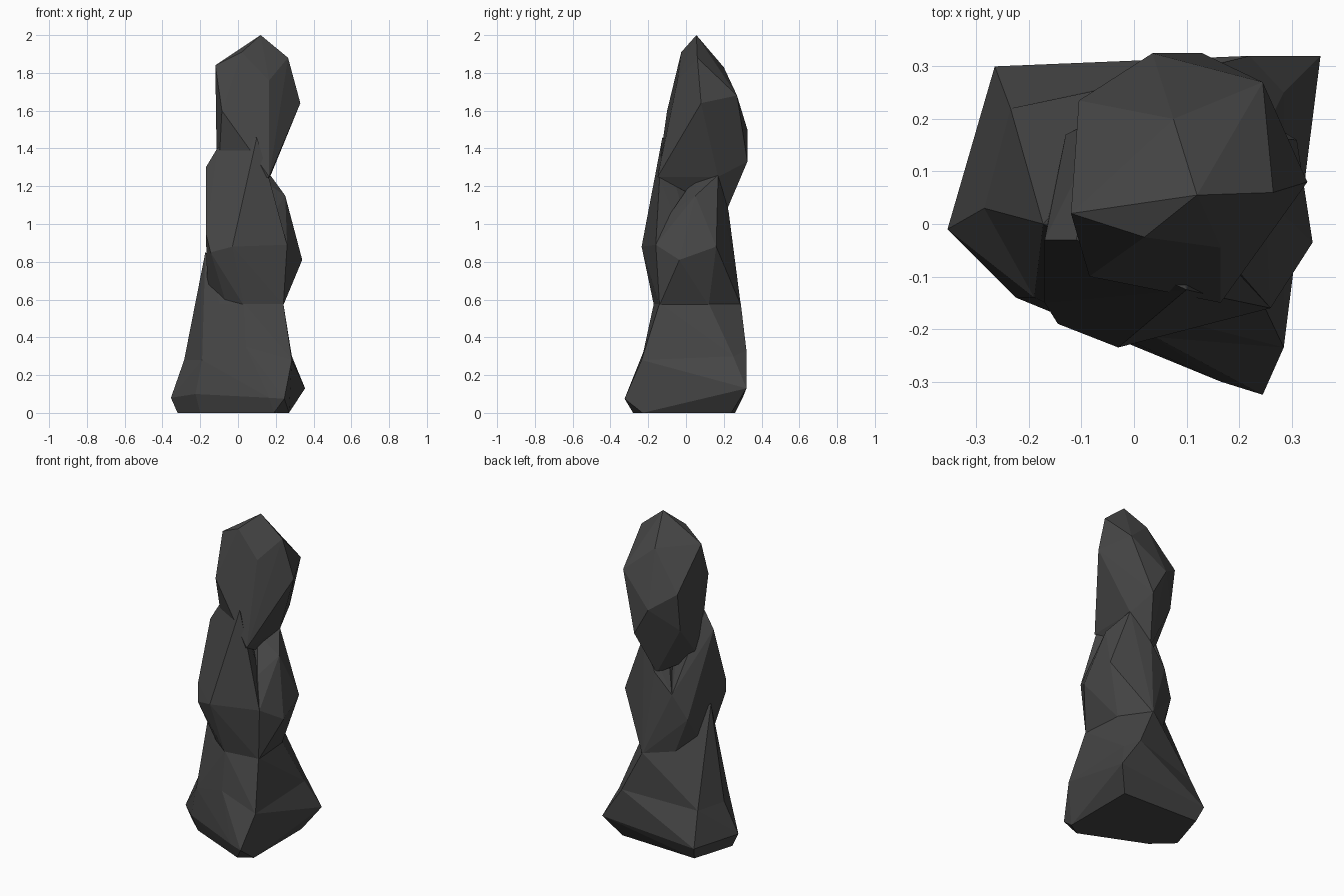
import bpy
import bmesh
from mathutils import Vector

# Remove the default cube only
default_cube = bpy.data.objects.get("Cube")
if default_cube:
    bpy.data.objects.remove(default_cube, do_unlink=True)


def make_material(name, colour):
    material = bpy.data.materials.new(name)
    material.use_nodes = True
    material.diffuse_color = colour
    shader = material.node_tree.nodes["Principled BSDF"]
    shader.inputs["Base Color"].default_value = colour
    shader.inputs["Roughness"].default_value = 1.0
    return material


def make_boulder(name, corners, material):
    """Wrap a set of corner points in a faceted, flat shaded boulder."""
    bm = bmesh.new()
    for corner in corners:
        bm.verts.new(Vector(corner))
    bmesh.ops.convex_hull(bm, input=bm.verts[:])
    # Discard corners which ended up inside the boulder
    loose = [v for v in bm.verts if not v.link_faces]
    bmesh.ops.delete(bm, geom=loose, context="VERTS")
    bmesh.ops.recalc_face_normals(bm, faces=bm.faces[:])
    for face in bm.faces:
        face.smooth = False
    mesh = bpy.data.meshes.new(name)
    bm.to_mesh(mesh)
    bm.free()
    mesh.materials.append(material)
    boulder = bpy.data.objects.new(name, mesh)
    bpy.context.scene.collection.objects.link(boulder)
    return boulder


def ring(height, outline):
    """Place a flat outline at one height."""
    return [(x, y, height) for x, y in outline]


stone = make_material("dark grey stone", (0.06, 0.06, 0.06, 1.0))

# Corners shared by neighbouring boulders
ankle = [(-.285, .03, .28), (-.19, -.14, .28), (.04, -.215, .35),
         (.285, -.235, .28), (.285, .25, .3), (.22, .32, .33),
         (-.235, .22, .28)]
waist = ring(.58, [(-.22, .03), (-.1, -.11), (.03, -.17), (.24, -.14),
                   (.22, .12), (.1, .29), (-.05, .19)])

# Wide foot with a bevelled underside
foot = ring(0, [(-.32, 0), (-.2, -.11), (.19, -.28), (.27, -.23),
                (.27, .24), (-.24, .26)])
foot += [(-.355, -.01, .08), (-.225, -.14, .1), (.165, -.3, .08),
         (.245, -.325, .075), (.355, .32, .13), (-.265, .3, .08)]
make_boulder("foot_boulder", foot + ankle, stone)

# Tapering block between the foot and the waist
make_boulder("lower_boulder", ankle + waist + [(-.173, 0, .85)], stone)

# Leaning middle block, with its ridge rising against the upper boulder
neck = ring(.57, [(-.16, .03), (-.06, -.11), (.03, -.17), (.24, -.14),
                  (.22, .12), (.1, .29), (-.05, .19)])
ridge = [(-.11, -.03, 1.4), (-.17, -.03, 1.3), (.1, -.125, 1.46),
         (.165, -.14, 1.24), (-.03, -.235, .88), (-.145, -.19, .85),
         (-.17, -.15, .95), (.26, -.16, .89), (-.12, .04, 1.08),
         (-.05, .21, .95), (-.13, .17, .8)]
make_boulder("middle_ridge", neck + ridge, stone)

# Right hand half of the middle, set back behind the ridge
shoulder = [(.26, -.16, .89), (.34, -.035, .81), (.31, .16, .88),
            (.25, .05, 1.15), (.17, .17, 1.26), (.06, .225, 1.07),
            (.19, -.08, 1.06), (.1, .05, 1.25), (-.05, .21, .95)]
make_boulder("middle_shoulder", neck + shoulder, stone)

# Upper boulder, pointed at the top and overhanging at the back
upper = [(.12, .055, 2), (-.12, .02, 1.84), (.02, -.025, 1.91),
         (.265, .06, 1.88), (.33, .08, 1.64), (.075, .2, 1.83),
         (.245, .27, 1.68), (.035, .325, 1.5), (.13, .325, 1.33),
         (-.105, .235, 1.6), (-.1, .2, 1.36), (-.1, -.03, 1.4),
         (-.085, -.1, 1.6), (.165, -.045, 1.76), (.165, -.15, 1.25),
         (.17, .17, 1.25), (.055, .21, 1.06), (-.11, .03, 1.14)]
make_boulder("upper_boulder", upper, stone)
